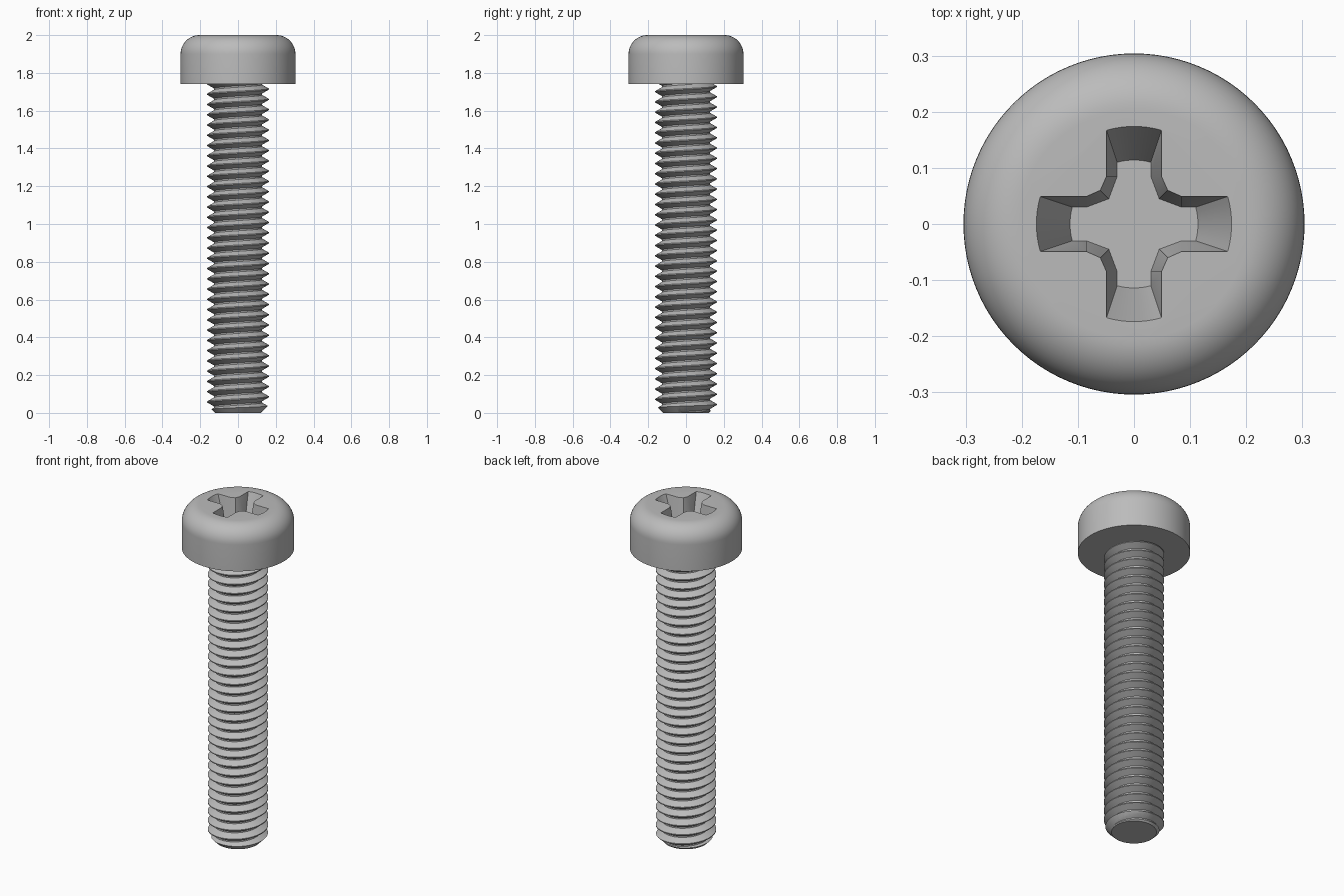
import bpy, bmesh, math

cube = bpy.data.objects.get("Cube")
if cube:
    bpy.data.objects.remove(cube, do_unlink=True)

HEAD_R, HEAD_Z, TOP, FILLET = 0.304, 1.742, 2.0, 0.1
CREST, ROOT, PITCH, PHASE = 0.163, 0.127, 0.0543, 0.0
SEG = 96

steel = bpy.data.materials.new("grey_steel")
steel.use_nodes = True
COLOUR = (0.5, 0.5, 0.5, 1)
steel.diffuse_color = COLOUR
steel.node_tree.nodes["Principled BSDF"].inputs["Base Color"].default_value = COLOUR


def make_object(name, bm):
    bmesh.ops.recalc_face_normals(bm, faces=bm.faces)
    mesh = bpy.data.meshes.new(name)
    bm.to_mesh(mesh)
    bm.free()
    mesh.materials.append(steel)
    obj = bpy.data.objects.new(name, mesh)
    bpy.context.collection.objects.link(obj)
    return obj


def loft(bm, rings):
    """Skin a stack of closed rings and cap both ends."""
    loops = [[bm.verts.new(p) for p in ring] for ring in rings]
    for a, b in zip(loops, loops[1:]):
        for i in range(len(a)):
            j = (i + 1) % len(a)
            bm.faces.new((a[i], a[j], b[j], b[i]))
    bm.faces.new(loops[0][::-1])
    bm.faces.new(loops[-1])


def circle(r, z):
    return [(r * math.cos(2 * math.pi * i / SEG), r * math.sin(2 * math.pi * i / SEG), z)
            for i in range(SEG)]


def revolve(name, profile):
    bm = bmesh.new()
    loft(bm, [circle(r, z) for r, z in profile])
    return make_object(name, bm)


def boolean(obj, cutter, operation):
    mod = obj.modifiers.new(operation.title(), 'BOOLEAN')
    mod.operation, mod.object, mod.solver = operation, cutter, 'EXACT'
    bpy.ops.object.select_all(action='DESELECT')
    bpy.context.view_layer.objects.active = obj
    obj.select_set(True)
    bpy.ops.object.modifier_apply(modifier=mod.name)
    bpy.data.objects.remove(cutter, do_unlink=True)
    bpy.ops.object.shade_smooth_by_angle(angle=math.radians(25))


# Head: straight wall with a rounded top edge
arc = [(HEAD_R - FILLET * (1 - math.cos(t)), TOP - FILLET * (1 - math.sin(t)))
       for t in (math.pi / 2 * k / 12 for k in range(13))]
head = revolve("head", [(HEAD_R, HEAD_Z)] + arc)


# Cross recess: tapered plug with arc-ended arms and relieved inner corners
def cross_ring(half, reach, relief, z):
    a = math.asin(half / reach)
    arm = [(reach * math.cos(t), reach * math.sin(t)) for t in (a * k / 4 for k in range(-4, 5))]
    arm += [(0.085, half), (relief, relief), (half, 0.085)]
    ring = []
    for q in range(4):
        c, s = round(math.cos(q * math.pi / 2)), round(math.sin(q * math.pi / 2))
        ring += [(x * c - y * s, x * s + y * c, z) for x, y in arm]
    return ring


bm = bmesh.new()
loft(bm, [cross_ring(0.030, 0.114, 0.045, TOP - 0.15),
          cross_ring(0.049, 0.174, 0.060, TOP),
          cross_ring(0.049, 0.174, 0.060, TOP + 0.05)])
boolean(head, make_object("recess_cutter", bm), 'DIFFERENCE')

# Threaded shaft: right-handed helical ridge, one row of profile points per column
PROFILE = [(0.0, ROOT), (0.14, ROOT), (0.52, CREST), (0.62, CREST)]
STEPS = len(PROFILE)
TURNS = int(HEAD_Z / PITCH) + 5
bm = bmesh.new()
columns = []
for i in range(SEG):
    t = 2 * math.pi * i / SEG
    columns.append([bm.verts.new((r * math.cos(t), r * math.sin(t),
                                  PITCH * (turn - 2 + f + PHASE + i / SEG)))
                    for turn in range(TURNS) for f, r in PROFILE])
for i, col in enumerate(columns):
    nxt = columns[(i + 1) % SEG]
    # The seam joins one full turn higher
    shift = STEPS if i == SEG - 1 else 0
    for k in range(len(col) - 1 - shift):
        bm.faces.new((col[k], nxt[k + shift], nxt[k + 1 + shift], col[k + 1]))
# Close both open ends
edges = [e for e in bm.edges if e.is_boundary]
bmesh.ops.holes_fill(bm, edges=edges, sides=0)
bmesh.ops.triangulate(bm, faces=[f for f in bm.faces if len(f.verts) > 4])
shaft = make_object("threaded_shaft", bm)

# Trim the shaft to length, with a chamfered tip
envelope = revolve("shaft_envelope", [(0.122, 0), (0.168, 0.046), (0.168, HEAD_Z + 0.01)])
boolean(shaft, envelope, 'INTERSECT')
